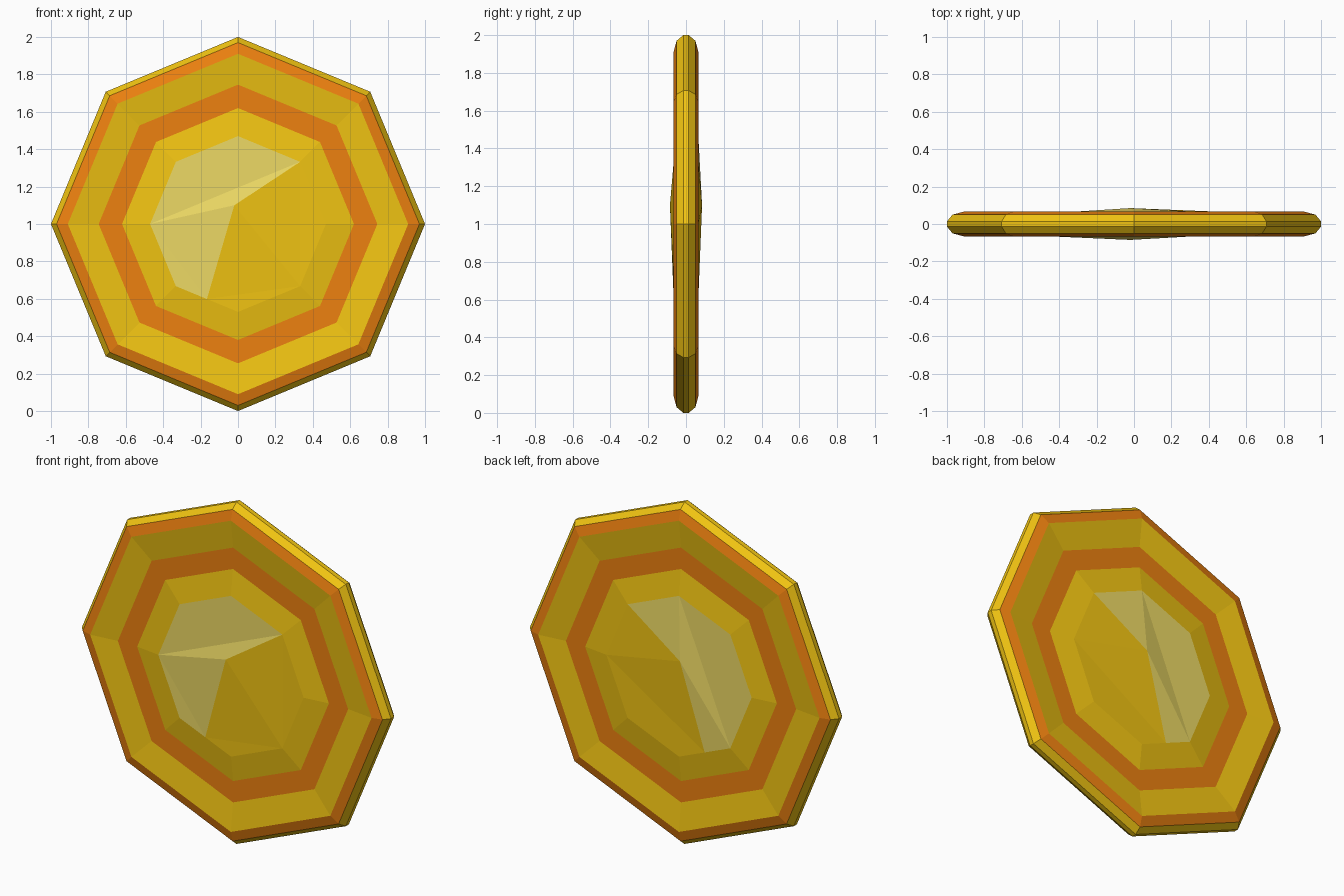
import bpy, bmesh
from math import sin, cos, radians

if "Cube" in bpy.data.objects:
    bpy.data.objects.remove(bpy.data.objects["Cube"])


def material(name, rgb):
    m = bpy.data.materials.new(name)
    m.diffuse_color = (*rgb, 1)
    m.use_nodes = True
    m.node_tree.nodes["Principled BSDF"].inputs["Base Color"].default_value = m.diffuse_color
    return m


GOLD = material("gold", (0.88, 0.55, 0.006))
ORANGE = material("orange", (0.85, 0.22, 0.005))
PALE = material("pale_gold", (0.85, 0.70, 0.13))


def polar(r, deg, y):
    return (r * cos(radians(deg)), y, 1 + r * sin(radians(deg)))


def finish(name, bm, mats):
    me = bpy.data.meshes.new(name)
    bm.to_mesh(me)
    bm.free()
    for m in mats:
        me.materials.append(m)
    ob = bpy.data.objects.new(name, me)
    bpy.context.collection.objects.link(ob)
    return ob


# coin body: half profile (radius, depth), mirrored to both sides, spun in 8 steps
half = [(0.47, 0.065), (0.62, 0.046), (0.745, 0.046), (0.91, 0.066), (0.97, 0.05), (1.0, 0.014)]
half_mats = [0, 1, 0, 1, 0]
profile = [(r, -y) for r, y in half] + [(r, y) for r, y in reversed(half)]
strip_mats = half_mats + [0] + half_mats[::-1]

bm = bmesh.new()
rings = [[bm.verts.new(polar(r, 45 * i, y)) for i in range(8)] for r, y in profile]
for a, b, m in zip(rings, rings[1:], strip_mats):
    for i in range(8):
        j = (i + 1) % 8
        bm.faces.new((a[i], a[j], b[j], b[i])).material_index = m
bmesh.ops.recalc_face_normals(bm, faces=bm.faces)
finish("coin_body", bm, [GOLD, ORANGE])


# faceted centre: "c" is the raised peak, "m" the split point on the lower left edge
def centre(name, side, pale, gold):
    bm = bmesh.new()
    v = {i: bm.verts.new(polar(0.47, 45 * i, side * 0.065)) for i in range(8)}
    mid = (v[5].co + v[6].co) / 2
    v["m"] = bm.verts.new(mid)
    v["c"] = bm.verts.new((-0.02, side * 0.085, 1.1))
    for faces, index in ((pale, 0), (gold, 1)):
        for f in faces:
            face = bm.faces.new([v[k] for k in f])
            face.material_index = index
            face.normal_update()
            if face.normal.y * side < 0:
                face.normal_flip()
    finish(name, bm, [PALE, GOLD])


centre("front_centre", -1,
       [(1, 2, 3, 4), (1, 4, "c"), (4, 5, "m"), (4, "m", "c")],
       [("c", 7, 1), (1, 7, 0), ("c", "m", 7), ("m", 6, 7)])
centre("back_centre", 1,
       [(2, 3, 4, 5), (1, 2, "c"), (2, 5, "c"), (5, "m", "c")],
       [("c", 0, 1), ("c", "m", 0), ("m", 7, 0), ("m", 6, 7)])
